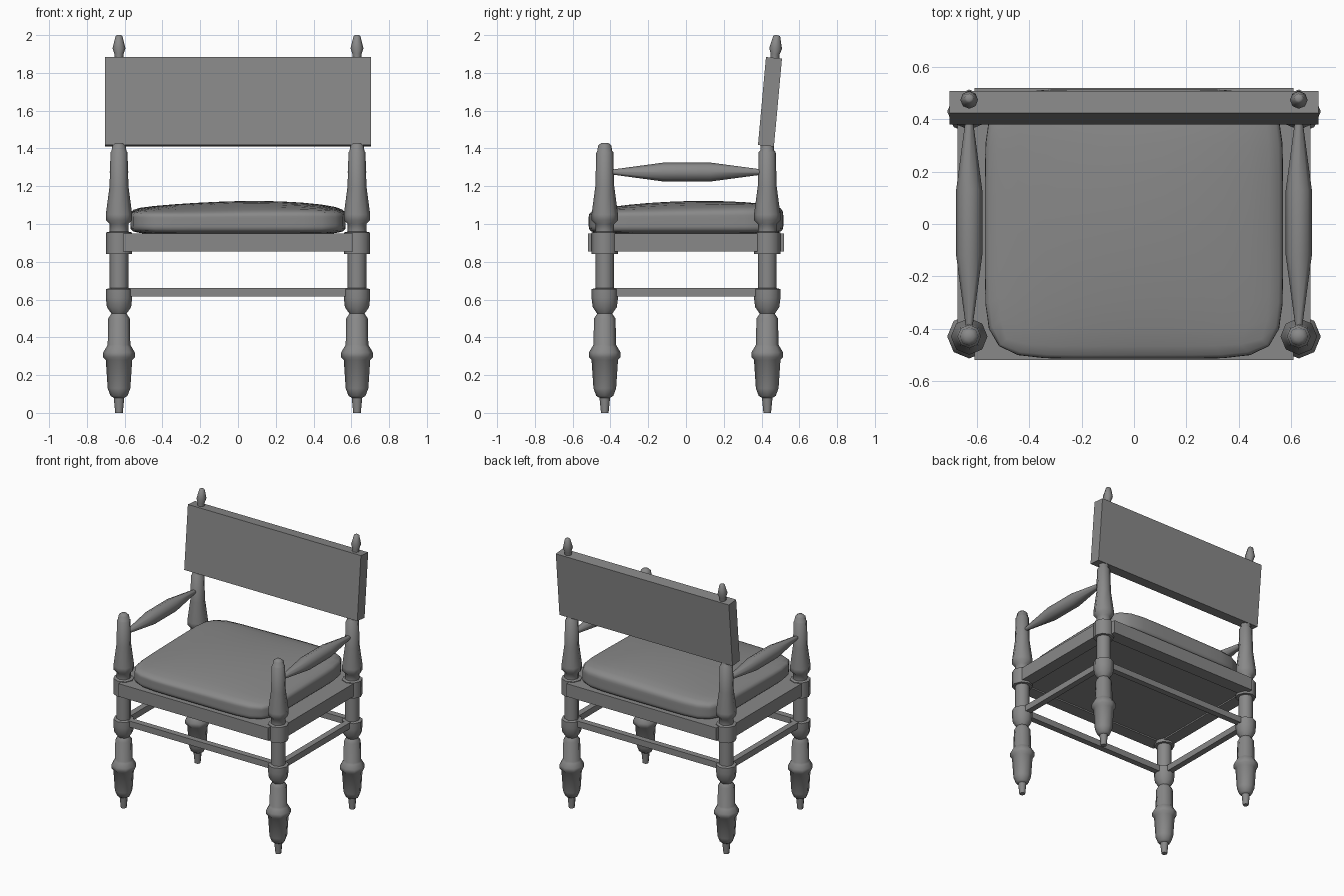
import bpy, bmesh, math
from mathutils import Vector, Matrix

if "Cube" in bpy.data.objects:
    bpy.data.objects.remove(bpy.data.objects["Cube"])

GREY = (0.25, 0.25, 0.25, 1)
wood = bpy.data.materials.new("plain grey")
wood.use_nodes = True
wood.diffuse_color = GREY
wood.node_tree.nodes["Principled BSDF"].inputs["Base Color"].default_value = GREY

LEG_X, LEG_Y = 0.63, 0.43


def finish(bm, name, angle=0):
    bmesh.ops.recalc_face_normals(bm, faces=bm.faces)
    mesh = bpy.data.meshes.new(name)
    bm.to_mesh(mesh)
    bm.free()
    mesh.materials.append(wood)
    obj = bpy.data.objects.new(name, mesh)
    bpy.context.collection.objects.link(obj)
    if angle:
        bpy.ops.object.select_all(action='DESELECT')
        obj.select_set(True)
        bpy.context.view_layer.objects.active = obj
        bpy.ops.object.shade_smooth_by_angle(angle=math.radians(angle))
    return obj


def box(name, low, high):
    bm = bmesh.new()
    low, high = Vector(low), Vector(high)
    size = high - low
    bmesh.ops.create_cube(bm, size=1, matrix=Matrix.Translation((low + high) / 2)
                          @ Matrix.Diagonal((*size, 1)))
    return finish(bm, name)


def turned(name, profile, matrix, sides=8):
    """Lathe a list of (radius, height) about the local z axis."""
    bm = bmesh.new()
    rings = []
    for r, z in profile:
        rings.append([bm.verts.new((r * math.cos(math.tau * i / sides),
                                    r * math.sin(math.tau * i / sides), z))
                      for i in range(sides)])
    for a, b in zip(rings, rings[1:]):
        for i in range(sides):
            j = (i + 1) % sides
            bm.faces.new((a[i], a[j], b[j], b[i]))
    bm.faces.new(rings[0])
    bm.faces.new(rings[-1])
    bm.transform(matrix)
    return finish(bm, name, 50)


# Turned posts: tapered foot, bulbs, collar and upper baluster
lower = [(.02, 0), (.028, .08), (.045, .09), (.06, .13), (.07, .28), (.084, .295),
         (.084, .32), (.066, .35), (.06, .36), (.057, .5), (.04, .525), (.064, .56),
         (.07, .61), (.07, .655), (.05, .66), (.05, .84), (.07, .84), (.07, .955),
         (.05, .96), (.05, 1.0), (.07, 1.02), (.07, 1.05), (.05, 1.2), (.045, 1.38)]
dome = [(.04, 1.385), (.035, 1.415), (.018, 1.43)]
stub = [(.035, 1.39), (.035, 1.44)]
arm = [(.012, -.40), (.05, -.12), (.05, .13), (.014, .40)]
finial = [(.024, -.03), (.024, .02), (.034, .05), (.018, .115), (.01, .12)]
lean = Matrix.Rotation(-math.radians(5.2), 4, 'X')

for side, x in (("right", -LEG_X), ("left", LEG_X)):
    turned(f"front_{side}_post", lower + dome, Matrix.Translation((x, -LEG_Y, 0)))
    turned(f"back_{side}_post", lower + stub, Matrix.Translation((x, LEG_Y, 0)))
    turned(f"{side}_arm", arm, Matrix.Translation((x, 0, 1.275))
           @ Matrix.Rotation(-math.pi / 2, 4, 'X'))
    turned(f"{side}_finial", finial, Matrix.Translation((x, .47, 1.88)) @ lean)
    # Side rail and stretcher
    s = math.copysign(1, x)
    xs = sorted((s * .585, s * .675))
    box(f"{side}_seat_rail", (xs[0], -LEG_Y, .855), (xs[1], LEG_Y, .95))
    box(f"{side}_stretcher", (x - .022, -LEG_Y, .615), (x + .022, LEG_Y, .66))

# Front and back rails and stretchers
for end, s in (("front", -1), ("back", 1)):
    ys = sorted((s * .425, s * .52))
    box(f"{end}_seat_rail", (-.61, ys[0], .855), (.61, ys[1], .95))
    y = s * LEG_Y
    box(f"{end}_stretcher", (-LEG_X, y - .022, .615), (LEG_X, y + .022, .66))
box("seat_board", (-.59, -.43, .865), (.59, .43, .95))

# Leaning back panel
back = box("back_panel", (-.705, -.0425, -.234), (.705, .0425, .234))
back.data.transform(Matrix.Translation((0, .4445, 1.647)) @ lean)

# Soft, slightly uneven cushion shaped from a rounded block
bm = bmesh.new()
bmesh.ops.create_cube(bm, size=2)
bmesh.ops.subdivide_edges(bm, edges=bm.edges[:], cuts=9, use_grid_fill=True)
for v in bm.verts:
    p = v.co.copy()
    v.co /= sum(abs(c) ** 7 for c in p) ** (1 / 7)
    x, y, z = v.co
    puff = .035 * (1 - x * x) * (1 - y * y) + .012 * x * (1 - x * x) + .012 * y
    z_new = 1.015 + z * .07 + max(z, 0) * puff
    v.co = (x * .57, y * .515, z_new)
finish(bm, "seat_cushion", 60)
